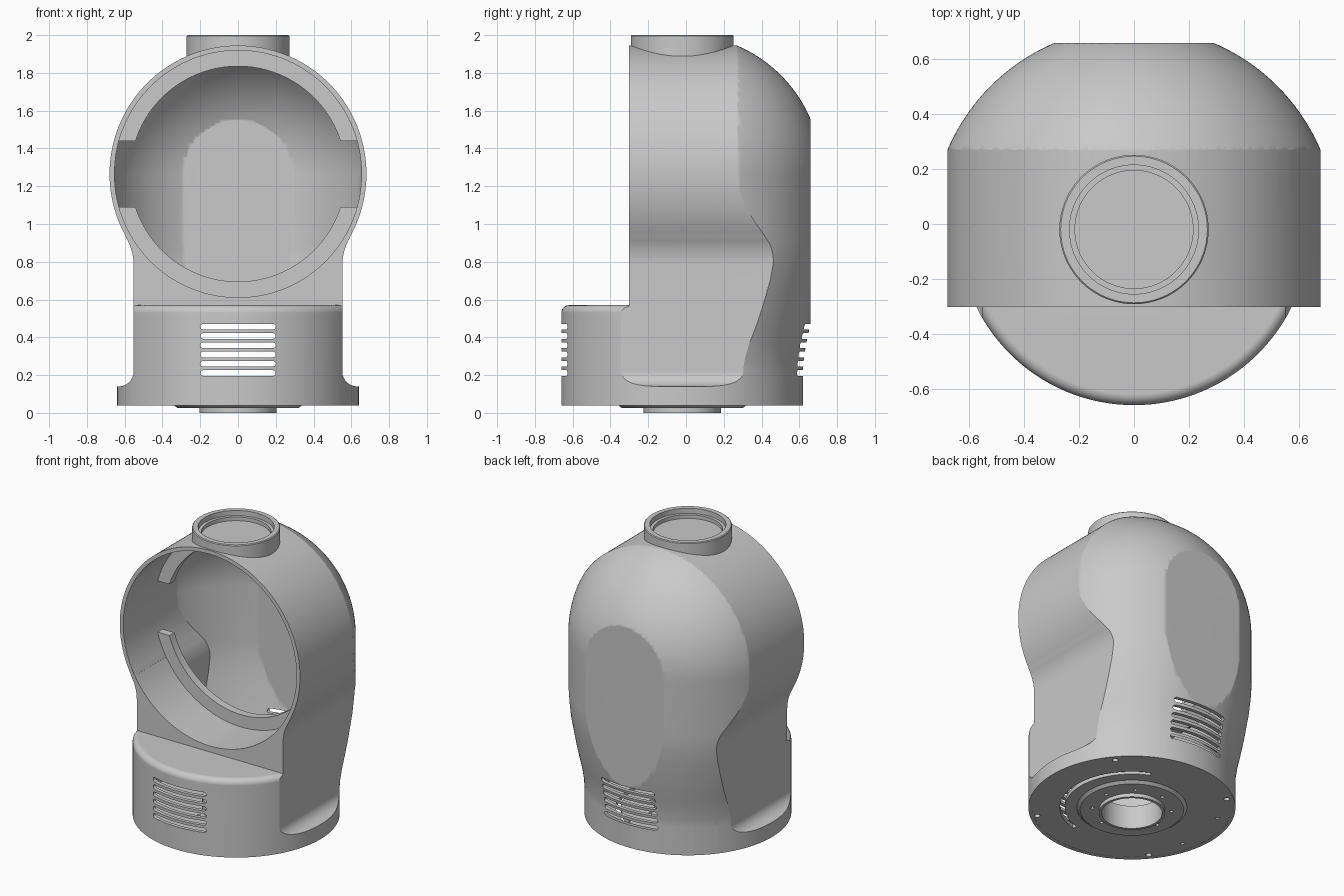
import bpy
import bmesh
from math import sin, cos, asin, pi, radians

if "Cube" in bpy.data.objects:
    bpy.data.objects.remove(bpy.data.objects["Cube"])

CY = -0.02        # y of the vertical axis
CZ = 1.265        # height of the barrel axis
BARREL = 0.68
DOME = 0.739
WALL = 0.025
COLUMN = 0.552    # half width of the column

grey = bpy.data.materials.new("light_grey")
grey.use_nodes = True
grey.diffuse_color = (0.585, 0.585, 0.585, 1)
grey.node_tree.nodes["Principled BSDF"].inputs["Base Color"].default_value = grey.diffuse_color


def make_object(name, bm):
    bmesh.ops.remove_doubles(bm, verts=bm.verts, dist=1e-5)
    bmesh.ops.recalc_face_normals(bm, faces=bm.faces)
    mesh = bpy.data.meshes.new(name)
    bm.to_mesh(mesh)
    bm.free()
    mesh.materials.append(grey)
    obj = bpy.data.objects.new(name, mesh)
    bpy.context.collection.objects.link(obj)
    return obj


def arc(cx, cy, r, start, end, n):
    """Points along a circular arc, angles in radians."""
    angles = [start + (end - start) * i / n for i in range(n + 1)]
    return [(cx + r * cos(a), cy + r * sin(a)) for a in angles]


def prism(name, outlines, lo, hi, axis):
    """Extrude closed outlines: axis Y takes (x, z) points, axis Z takes (x, y)."""
    bm = bmesh.new()
    for outline in outlines:
        place = (lambda p, d: (p[0], d, p[1])) if axis == "Y" else (lambda p, d: (p[0], p[1], d))
        a = [bm.verts.new(place(p, lo)) for p in outline]
        b = [bm.verts.new(place(p, hi)) for p in outline]
        bm.faces.new(a)
        bm.faces.new(b)
        for i in range(len(a)):
            j = (i + 1) % len(a)
            bm.faces.new((a[i], a[j], b[j], b[i]))
    return make_object(name, bm)


def lathe(name, profile, steps=160):
    """Turn (radius, z) points around the vertical axis."""
    bm = bmesh.new()
    verts = [bm.verts.new((r, CY, z)) for r, z in profile]
    edges = [bm.edges.new(p) for p in zip(verts, verts[1:])]
    bmesh.ops.spin(bm, geom=verts + edges, cent=(0, CY, 0), axis=(0, 0, 1),
                   angle=2 * pi, steps=steps, use_merge=True)
    return make_object(name, bm)


def boolean(obj, other, operation):
    mod = obj.modifiers.new("bool", "BOOLEAN")
    mod.operation = operation
    mod.solver = "EXACT"
    mod.object = other
    bpy.context.view_layer.objects.active = obj
    bpy.ops.object.modifier_apply(modifier=mod.name)
    bpy.data.objects.remove(other)


def circle(x, y, r, n=16):
    return arc(x, y, r, 0, 2 * pi, n)[:-1]


def rect(x0, y0, x1, y1):
    return [(x0, y0), (x1, y0), (x1, y1), (x0, y1)]


# Blend between column and barrel
BLEND = 0.289
BLEND_Z = 0.78
TANGENT = asin((BLEND_Z - CZ) / (BARREL + BLEND))


def front_outline(o):
    """Half outline: flared foot, straight column, blend, round barrel; then mirrored."""
    foot = 0.08
    half = [(0.8, -0.2), (0.8, 0.14 - o)]
    half += arc(COLUMN + foot, 0.22, foot + o, -pi / 2, -pi, 10)
    half += arc(COLUMN + BLEND, BLEND_Z, BLEND + o, pi, pi + TANGENT, 12)
    half += arc(0, CZ, BARREL - o, TANGENT, pi / 2, 72)[1:]
    return half + [(-x, z) for x, z in reversed(half[:-1])]


def housing(name, o, bottom):
    """Solid housing shape, shrunk inward by o, reaching down to bottom."""
    # domed back with tapered skirt
    skirt = [(.638, .1), (.638, .2), (.643, .28), (.655, .36), (.668, .42), (.681, .48),
             (.693, .54), (.704, .6), (.722, .7), (.734, .8), (DOME, .9)]
    dome = arc(0, CZ, DOME - o, 0, pi / 2, 60)
    profile = [(0, .1)] + [(r - o, z) for r, z in skirt] + dome[:-1] + [(0, CZ + DOME - o)]
    body = lathe(name, profile)
    boolean(body, prism("trim", [rect(-1, -0.303 + o, 1, 0.66 - o)], -1, 3, "Z"), "INTERSECT")
    # round base with softened top edge
    r, top, soft = 0.64 - o, 0.57 - o, 0.04
    rim = arc(r - soft, top - soft, soft, 0, pi / 2, 8)
    base = lathe("base", [(0, bottom), (r, bottom)] + rim + [(0, top)])
    boolean(body, base, "UNION")
    # side shape
    boolean(body, prism("sides", [front_outline(o)], -1.2, 1.2, "Y"), "INTERSECT")
    return body


# Hollow housing, open below, with neck on top
body = housing("housing", 0, 0.04)
boolean(body, lathe("neck", [(0, 1.8), (.272, 1.8), (.272, 1.995), (.267, 2), (0, 2)]), "UNION")
boolean(body, housing("cavity", WALL, -0.05), "DIFFERENCE")
boolean(body, lathe("neck_recess", [(0, 1.94), (.215, 1.94), (.215, 1.965), (.235, 1.965),
                                    (.235, 2.1), (0, 2.1)]), "DIFFERENCE")

# Large front opening
boolean(body, prism("opening", [circle(0, CZ, 0.654, 144)], -0.5, -0.2, "Y"), "DIFFERENCE")

# Vent slots, front and back
slots = []
for i in range(6):
    z = 0.211 + 0.049 * i
    slots.append(arc(0.185, z, 0.015, -pi / 2, pi / 2, 8) + arc(-0.185, z, 0.015, pi / 2, 1.5 * pi, 8))
boolean(body, prism("vents", slots, -1, 1, "Y"), "DIFFERENCE")

# Bottom plate with raised hub, centre hole, bolt holes and curved groove
plate = lathe("bottom_plate", [(0, 0), (.205, 0), (.205, .025), (.32, .025), (.34, .041),
                               (.622, .041), (.622, .07), (.21, .07), (.21, .16), (0, .16)])
holes = [circle(0, CY, 0.187, 64)]
for count, radius, size, turn in ((8, 0.245, 0.011, 10), (4, 0.595, 0.018, 40)):
    for i in range(count):
        a = radians(turn) + 2 * pi * i / count
        holes.append(circle(radius * cos(a), CY + radius * sin(a), size))
for a in (radians(154), radians(195)):
    holes.append(circle(0.544 * cos(a), CY + 0.544 * sin(a), 0.011))
a0, a1 = radians(-75), radians(66)
holes.append(arc(0, CY, 0.445, a0, a1, 40) + arc(0, CY, 0.415, a1, a0, 40))
boolean(plate, prism("bottom_holes", holes, -0.1, 0.3, "Z"), "DIFFERENCE")

# Barrel floor between the front opening and the flange
floor = arc(0, CZ, 0.654, TANGENT, -pi - TANGENT, 72) + arc(0, CZ, 0.672, -pi - TANGENT, TANGENT, 72)
liner = prism("barrel_floor", [floor], -0.301, 0.09, "Y")

# Upper and lower mounting flanges inside the barrel
inner, outer, gap = 0.57, 0.66, 0.175
ai, ao = asin(gap / inner), asin(gap / outer)
upper = arc(0, 0, outer, ao, pi - ao, 64) + arc(0, 0, inner, pi - ai, ai, 64)
flanges = [[(x, CZ + s * z) for x, z in upper] for s in (1, -1)]
ring = prism("mounting_flanges", flanges, 0.035, 0.09, "Y")

# Smooth shading with sharp edges kept
for obj in (body, plate, liner, ring):
    bpy.ops.object.select_all(action="DESELECT")
    obj.select_set(True)
    bpy.context.view_layer.objects.active = obj
    bpy.ops.object.shade_smooth_by_angle(angle=radians(25))
    mod = obj.modifiers.new("even_normals", "WEIGHTED_NORMAL")
    mod.keep_sharp = True
